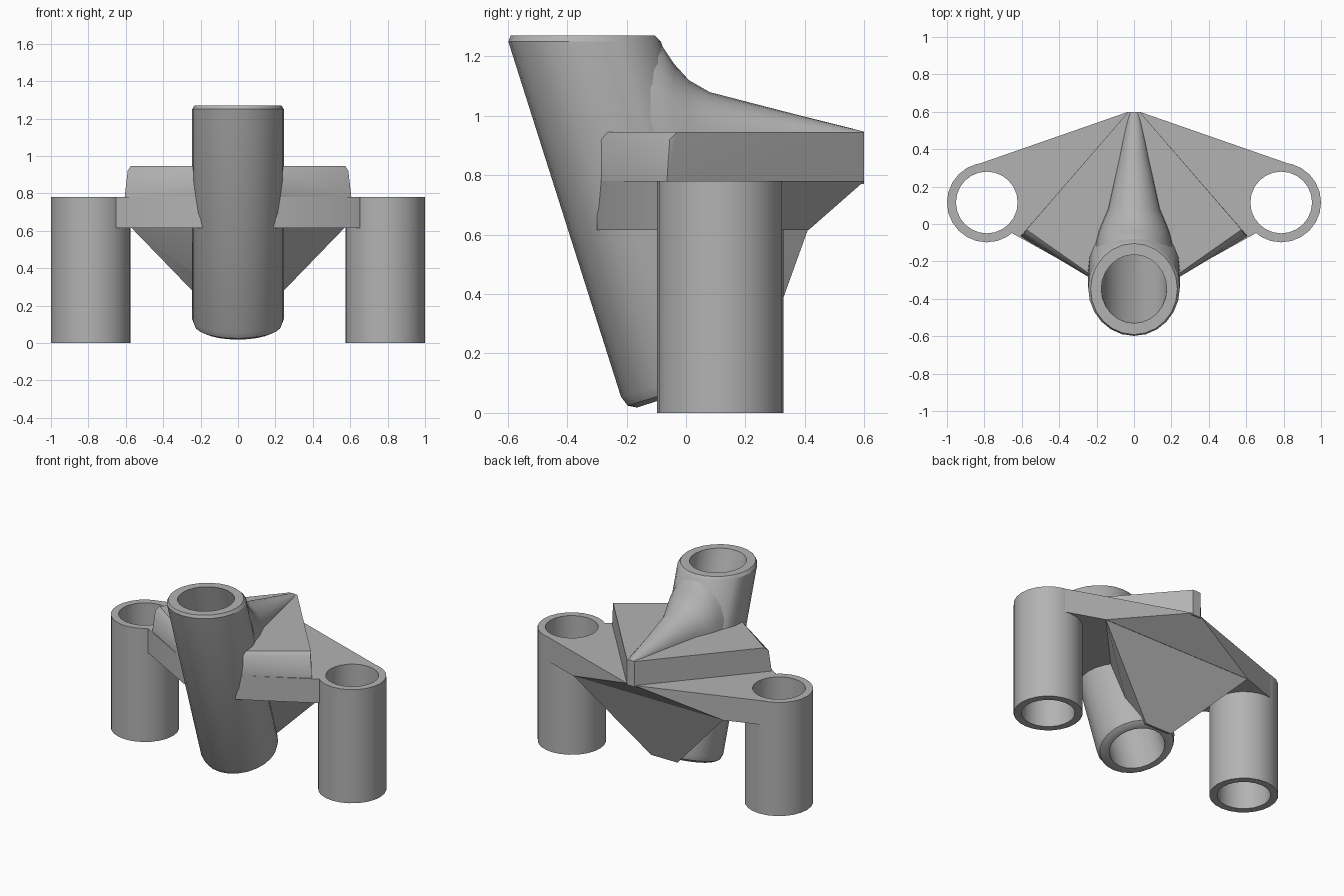
import bpy, bmesh, math
from mathutils import Vector

cube = bpy.data.objects.get("Cube")
if cube:
    bpy.data.objects.remove(cube, do_unlink=True)

grey = bpy.data.materials.new("plain grey")
grey.use_nodes = True
grey.diffuse_color = (0.45, 0.45, 0.45, 1)
grey.node_tree.nodes["Principled BSDF"].inputs["Base Color"].default_value = grey.diffuse_color

SIDES = 24
EAR = Vector((0.787, 0.115, 0))
BASE = Vector((0, 0.03, 0.08))             # lower centre of the leaning tube
TILT = math.radians(17.6)
AXIS = Vector((0, -math.sin(TILT), math.cos(TILT)))
ACROSS = Vector((0, math.cos(TILT), math.sin(TILT)))


def make(name, bm):
    bmesh.ops.recalc_face_normals(bm, faces=bm.faces)
    mesh = bpy.data.meshes.new(name)
    bm.to_mesh(mesh)
    bm.free()
    mesh.materials.append(grey)
    ob = bpy.data.objects.new(name, mesh)
    bpy.context.collection.objects.link(ob)
    return ob


def loft(name, rings, closed):
    """Skin rings of points; closed joins the last ring to the first."""
    bm = bmesh.new()
    loops = [[bm.verts.new(p) for p in ring] for ring in rings]
    pairs = list(zip(loops, loops[1:]))
    if closed:
        pairs.append((loops[-1], loops[0]))
    else:
        bm.faces.new(loops[0])
        bm.faces.new(loops[-1])
    for a, b in pairs:
        for i in range(len(a)):
            j = (i + 1) % len(a)
            bm.faces.new((a[i], a[j], b[j], b[i]))
    return make(name, bm)


def upright(centre, r, z):
    angles = [math.tau * i / SIDES for i in range(SIDES)]
    return [Vector((centre.x + r * math.cos(a), centre.y + r * math.sin(a), z)) for a in angles]


def leaning(r, along=0, level=None):
    """Ring square to the leaning axis, or slid along it to a level height."""
    ring = []
    for i in range(SIDES):
        a = math.tau * i / SIDES
        p = BASE + AXIS * along + Vector((r * math.cos(a), 0, 0)) + ACROSS * (r * math.sin(a))
        if level is not None:
            p += AXIS * ((level - p.z) / AXIS.z)
        ring.append(p)
    return ring


def hull(name, half):
    """Convex solid from points mirrored across x."""
    bm = bmesh.new()
    for x, y, z in half:
        for side in (-1, 1):
            bm.verts.new((side * x, y, z))
    bmesh.ops.convex_hull(bm, input=bm.verts)
    bmesh.ops.dissolve_limit(bm, angle_limit=0.01, verts=bm.verts, edges=bm.edges)
    return make(name, bm)


# Upright side sockets and their bore cutters
parts, cutters = [], []
for name, side in (("right", -1), ("left", 1)):
    c = Vector((side * EAR.x, EAR.y, 0))
    parts.append(loft(name + "_socket", [upright(c, 0.213, 0), upright(c, 0.213, 0.78),
                                         upright(c, 0.165, 0.78), upright(c, 0.165, 0)], True))
    cutters.append(loft(name + "_bore_cutter", [upright(c, 0.166, -0.2), upright(c, 0.166, 1.4)], False))

# Leaning centre tube: level top, square bottom, rounded rims
parts.append(loft("centre_tube", [
    leaning(0.205), leaning(0.232, 0.015), leaning(0.245, 0.05),
    leaning(0.245, level=1.25), leaning(0.232, level=1.27),
    leaning(0.175, level=1.27), leaning(0.175)], True))
cutters.append(loft("centre_bore_cutter", [leaning(0.176, -0.2), leaning(0.176, level=1.5)], False))

# Mounting plate joining the sockets, thinning to the rear tip
solids = [hull("mounting_plate", [
    (0.84, 0.318, 0.78), (0.03, 0.6, 0.78), (0.65, -0.05, 0.78), (0.2, -0.3, 0.78),
    (0.84, 0.318, 0.615), (0.57, 0.412, 0.615), (0.65, -0.05, 0.615), (0.2, -0.3, 0.615)])]

# Raised block with a softened front edge
solids.append(hull("raised_block", [
    (0.03, 0.6, 0.77), (0.03, 0.6, 0.945), (0.607, -0.065, 0.77), (0.2, -0.3, 0.77),
    (0.59, -0.055, 0.92), (0.24, -0.285, 0.92), (0.575, -0.03, 0.945), (0.24, -0.265, 0.945)]))

# Gusset below the plate running down the back of the tube
solids.append(hull("lower_gusset", [
    (0.57, 0.41, 0.616), (0, -0.2, 0.616), (0.1, 0.235, 0.13), (0, 0.0, 0.2)]))

# Curved spine from the tube's back to the rear tip
spine = []
for y, w, top in ((-0.12, 0.21, 1.255), (-0.08, 0.2, 1.235), (-0.04, 0.19, 1.175),
                  (0.01, 0.17, 1.12), (0.08, 0.14, 1.08), (0.35, 0.08, 1.01), (0.6, 0.03, 0.947)):
    arch = [math.pi * i / 12 for i in range(13)]
    spine.append([Vector((w * math.cos(a), y, 0.93 + (top - 0.93) * math.sin(a))) for a in arch])
solids.append(loft("spine", spine, False))

# Cut the bores through the solid parts
for ob in solids:
    for cutter in cutters:
        mod = ob.modifiers.new("bore", "BOOLEAN")
        mod.operation = "DIFFERENCE"
        mod.solver = "EXACT"
        mod.object = cutter
graph = bpy.context.evaluated_depsgraph_get()
graph.update()
cut = [bpy.data.meshes.new_from_object(ob.evaluated_get(graph)) for ob in solids]
for ob, mesh in zip(solids, cut):
    ob.modifiers.clear()
    ob.data = mesh
for cutter in cutters:
    bpy.data.objects.remove(cutter, do_unlink=True)

# Smooth the round surfaces, keep hard edges
bpy.ops.object.select_all(action="DESELECT")
for ob in parts + solids:
    ob.select_set(True)
bpy.context.view_layer.objects.active = parts[0]
bpy.ops.object.shade_smooth_by_angle(angle=math.radians(30))
